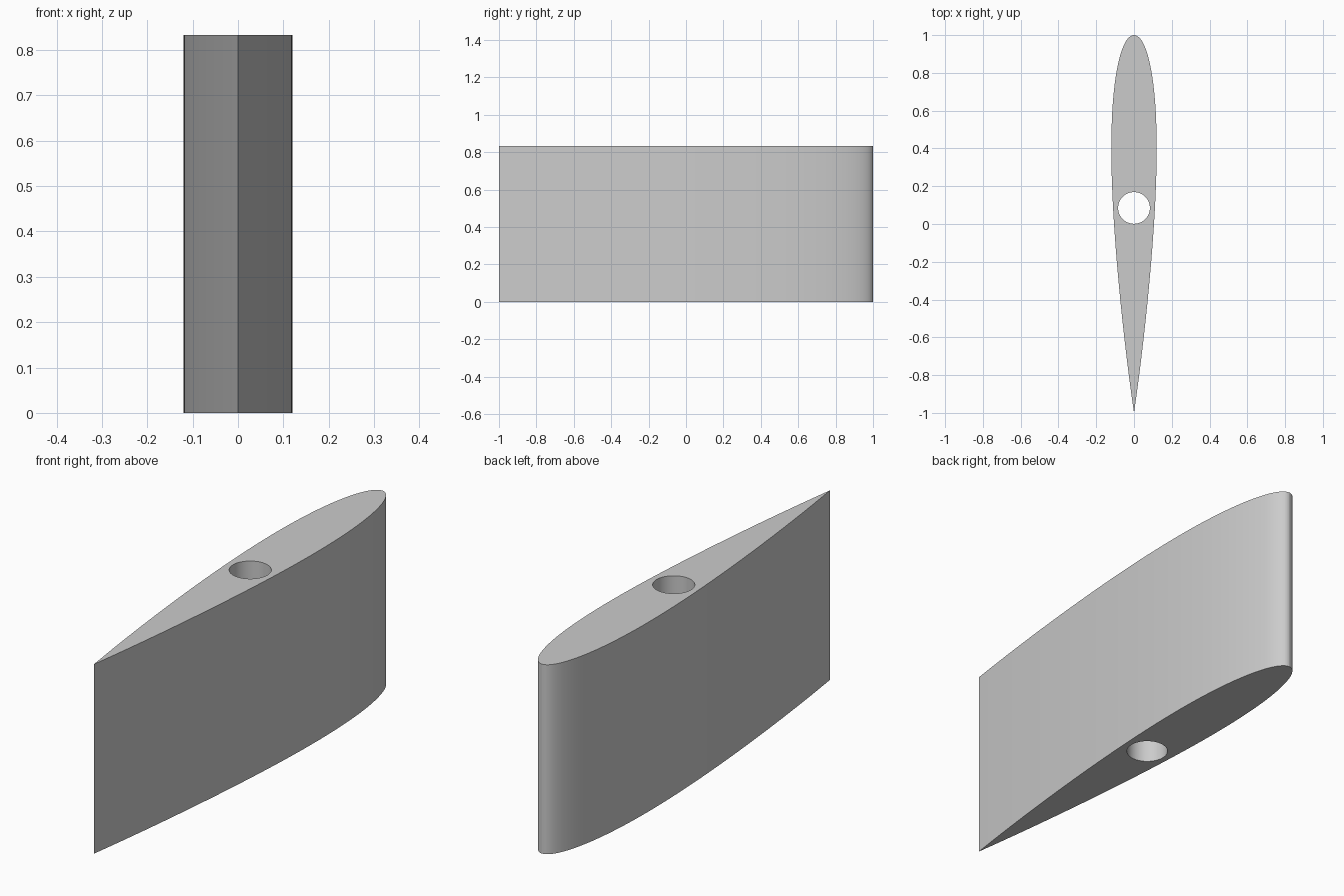
import bpy
import bmesh
import math

cube = bpy.data.objects.get("Cube")
if cube:
    bpy.data.objects.remove(cube, do_unlink=True)

CHORD = 2.0
THICKNESS = 0.12
HEIGHT = 0.833
HOLE_Y = 0.085
HOLE_RADIUS = 0.084
STEPS = 64


def half_width(t):
    """Symmetric foil half thickness at chord fraction t, closed at the tail."""
    return 5 * THICKNESS * CHORD * (
        0.2969 * math.sqrt(t) - 0.126 * t - 0.3516 * t**2
        + 0.2843 * t**3 - 0.1036 * t**4)


def add_loop(bm, points):
    verts = [bm.verts.new((x, y, 0)) for x, y in points]
    return [bm.edges.new((v, verts[i - 1])) for i, v in enumerate(verts)]


# Foil outline, rounded nose at the back and sharp tail at the front
fractions = [(1 - math.cos(math.pi * i / STEPS)) / 2 for i in range(STEPS + 1)]
left = [(half_width(t), CHORD / 2 - CHORD * t) for t in fractions]
left[0] = (0, CHORD / 2)
left[-1] = (0, -CHORD / 2)
outline = left + [(-x, y) for x, y in reversed(left[1:-1])]

# Round spar hole
angles = [2 * math.pi * i / STEPS for i in range(STEPS)]
hole = [(HOLE_RADIUS * math.cos(a), HOLE_Y + HOLE_RADIUS * math.sin(a))
        for a in angles]

# Fill between the loops and extrude the section upward
bm = bmesh.new()
edges = add_loop(bm, outline) + add_loop(bm, hole)
bmesh.ops.triangle_fill(bm, edges=edges, use_beauty=True, normal=(0, 0, 1))
result = bmesh.ops.extrude_face_region(bm, geom=bm.faces[:], use_keep_orig=True)
top = [g for g in result["geom"] if isinstance(g, bmesh.types.BMVert)]
bmesh.ops.translate(bm, verts=top, vec=(0, 0, HEIGHT))
bmesh.ops.recalc_face_normals(bm, faces=bm.faces[:])

mesh = bpy.data.meshes.new("wing_section")
bm.to_mesh(mesh)
bm.free()
wing = bpy.data.objects.new("wing_section", mesh)
bpy.context.collection.objects.link(wing)

# Plain grey material
grey = bpy.data.materials.new("light_grey")
grey.use_nodes = True
color = (0.6, 0.6, 0.6, 1)
grey.diffuse_color = color
grey.node_tree.nodes["Principled BSDF"].inputs["Base Color"].default_value = color
mesh.materials.append(grey)

# Smooth walls with sharp rims and tail
bpy.ops.object.select_all(action="DESELECT")
wing.select_set(True)
bpy.context.view_layer.objects.active = wing
bpy.ops.object.shade_smooth_by_angle(angle=math.radians(12))
